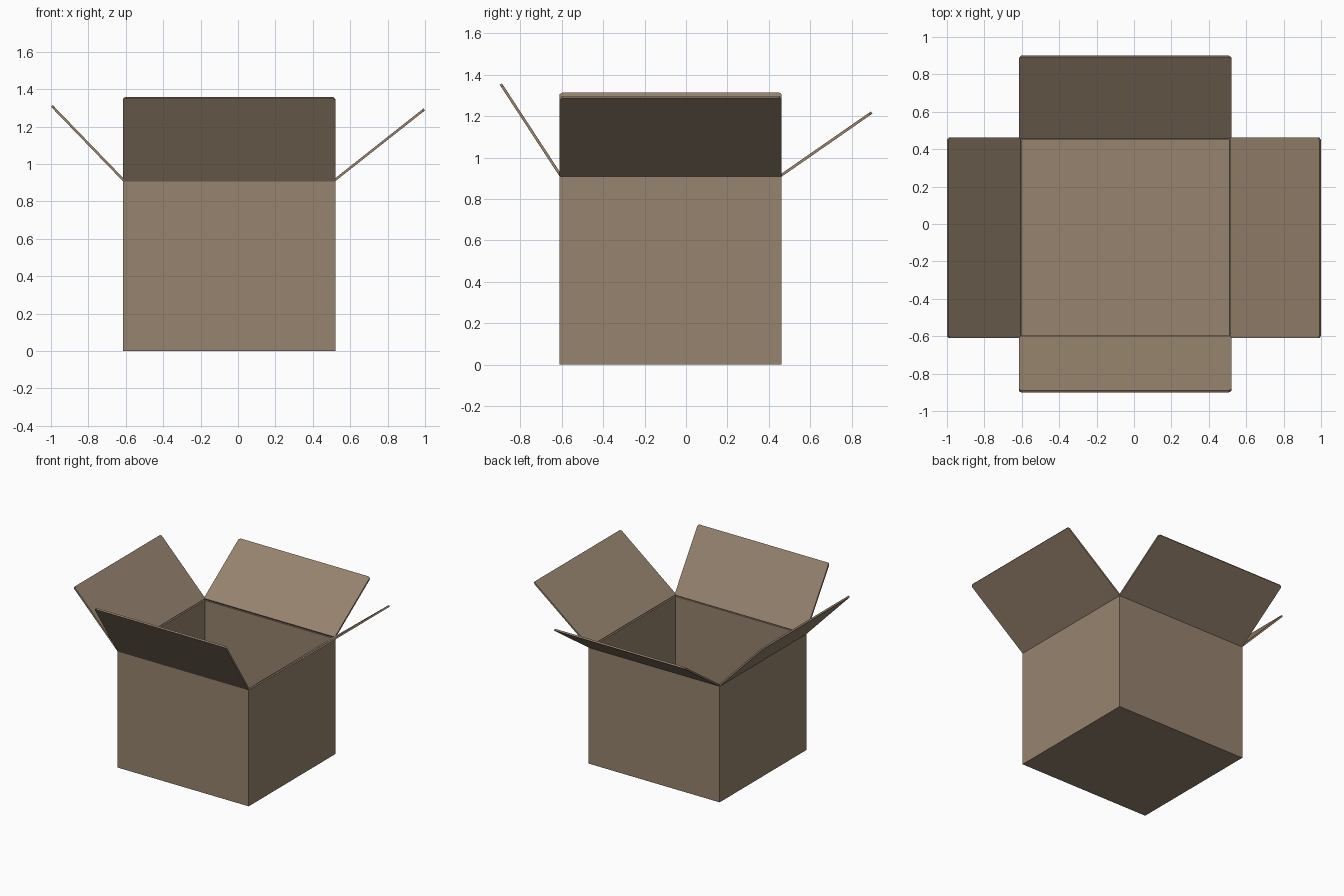
import bpy, bmesh
from mathutils import Vector

if "Cube" in bpy.data.objects:
    bpy.data.objects.remove(bpy.data.objects["Cube"])

X0, X1, Y0, Y1, H = -0.615, 0.52, -0.61, 0.462, 0.908
T = 0.013

card = bpy.data.materials.new("brown cardboard")
card.diffuse_color = (0.305, 0.227, 0.156, 1)
card.use_nodes = True
card.node_tree.nodes["Principled BSDF"].inputs["Base Color"].default_value = card.diffuse_color


def finish(name, bm):
    bmesh.ops.recalc_face_normals(bm, faces=bm.faces)
    me = bpy.data.meshes.new(name)
    bm.to_mesh(me)
    bm.free()
    me.materials.append(card)
    bpy.context.collection.objects.link(bpy.data.objects.new(name, me))


def rect(bm, inset, z):
    return [bm.verts.new((x, y, z)) for x, y in (
        (X0 + inset, Y0 + inset), (X1 - inset, Y0 + inset),
        (X1 - inset, Y1 - inset), (X0 + inset, Y1 - inset))]


# Open carton body: outer wall, rim, inner wall, both floors
bm = bmesh.new()
rings = [rect(bm, 0, 0), rect(bm, 0, H), rect(bm, T, H), rect(bm, T, T)]
for a, b in zip(rings, rings[1:]):
    for i in range(4):
        j = (i + 1) % 4
        bm.faces.new((a[i], a[j], b[j], b[i]))
bm.faces.new(rings[0])
bm.faces.new(rings[-1])
finish("carton_body", bm)


# Flap: thin panel from a hinge edge to its tip, tip corners clipped
def flap(name, h0, h1, out):
    h0, h1, out = Vector(h0), Vector(h1), Vector(out)
    side = (h1 - h0).normalized()
    n = side.cross(out).normalized()
    if n.z < 0:
        n = -n
    d, c = out.normalized(), 0.012
    outline = [h0, h1, h1 + out - d * c, h1 + out - side * c,
               h0 + out + side * c, h0 + out - d * c]
    bm = bmesh.new()
    low = [bm.verts.new(p) for p in outline]
    top = [bm.verts.new(p + n * T) for p in outline]
    bm.faces.new(low)
    bm.faces.new(top)
    for i in range(6):
        j = (i + 1) % 6
        bm.faces.new((low[i], low[j], top[j], top[i]))
    finish(name, bm)


flap("left_flap", (X0, Y0, H), (X0, Y1, H), (-1 - X0, 0, 1.306 - H))
flap("right_flap", (X1, Y0, H), (X1, Y1, H), (1 - X1, 0, 1.287 - H))
flap("front_flap", (X0, Y0, H), (X1, Y0, H), (0, -0.9 - Y0, 1.352 - H))
flap("back_flap", (X0, Y1, H), (X1, Y1, H), (0, 0.9 - Y1, 1.212 - H))
